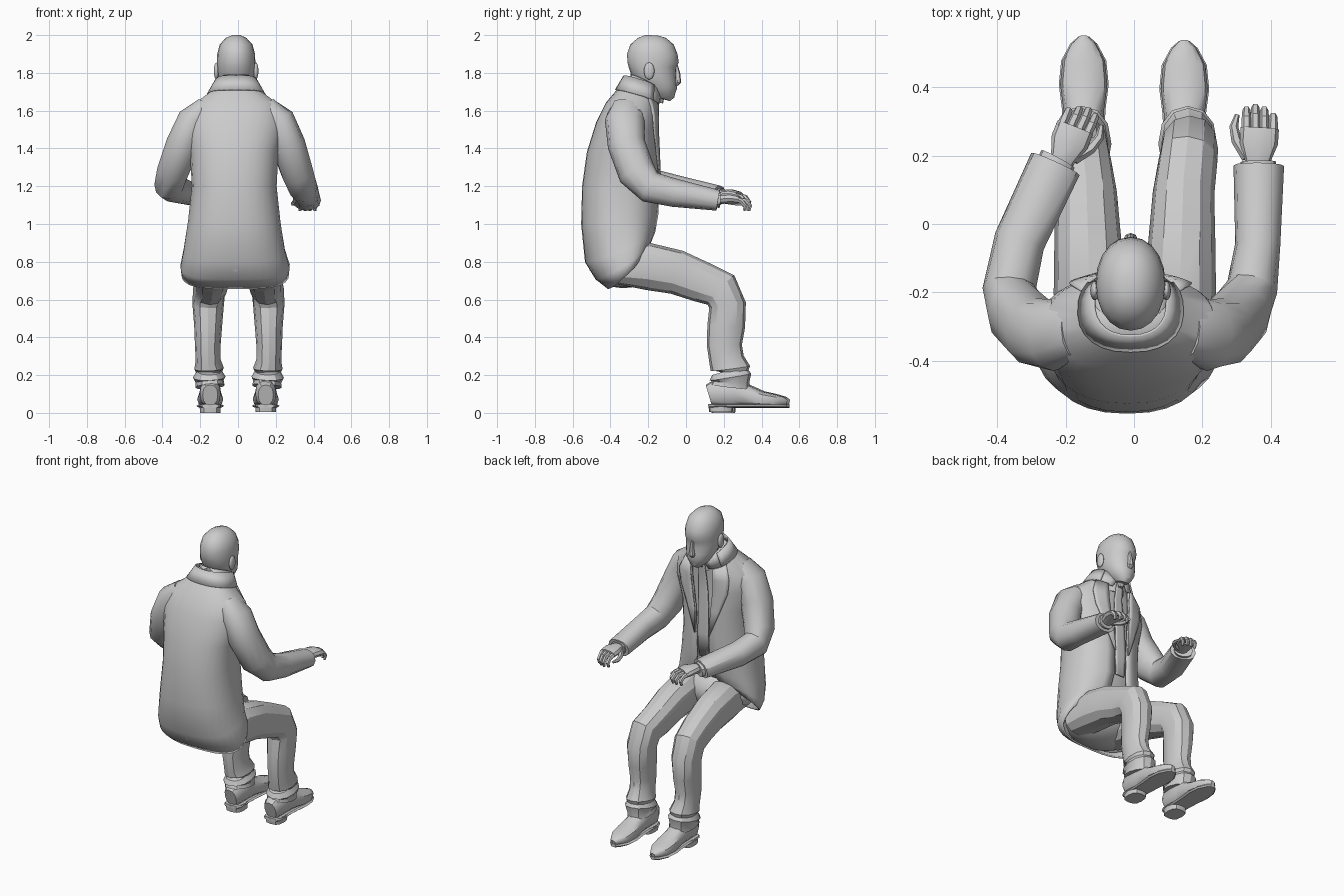
import bpy, bmesh, math
from mathutils import Vector, Matrix

PI = math.pi


def spow(v, e):
    return math.copysign(abs(v) ** e, v)


def finish(name, bm, angle=35, thick=0):
    bmesh.ops.recalc_face_normals(bm, faces=bm.faces)
    me = bpy.data.meshes.new(name)
    bm.to_mesh(me)
    bm.free()
    ob = bpy.data.objects.new(name, me)
    bpy.context.collection.objects.link(ob)
    if thick:
        mod = ob.modifiers.new("thickness", "SOLIDIFY")
        mod.thickness = thick
        mod.offset = 0
    bpy.ops.object.select_all(action="DESELECT")
    ob.select_set(True)
    bpy.context.view_layer.objects.active = ob
    bpy.ops.object.shade_smooth_by_angle(angle=math.radians(angle))
    return ob


def bridge(name, rows, closed=True, caps=True, angle=35, thick=0):
    bm = bmesh.new()
    vs = [[bm.verts.new(p) for p in row] for row in rows]
    n = len(rows[0])
    for a, b in zip(vs, vs[1:]):
        for i in range(n if closed else n - 1):
            j = (i + 1) % n
            bm.faces.new((a[i], a[j], b[j], b[i]))
    if closed and caps:
        bm.faces.new(vs[0])
        bm.faces.new(vs[-1])
    return finish(name, bm, angle, thick)


# tilted body ring: (z back, y back, z front, y front, half width, centre x)
def ring_point(r, phi, off=0, e=0.85):
    zb, yb, zf, yf, hw, cx = r
    t = (1 + math.cos(phi)) / 2
    return (cx + (hw + off) * spow(math.sin(phi), e),
            (yb + yf) / 2 + ((yf - yb) / 2 + off) * spow(math.cos(phi), e),
            zb + (zf - zb) * t ** 1.6)


def phi_at(r, w, e=0.85):
    return math.asin(min(1, w / r[4]) ** (1 / e))


def strip(name, rings, spans, off, n, thick):
    rows = [[ring_point(r, a + (b - a) * i / n, off) for i in range(n + 1)]
            for r, (a, b) in zip(rings, spans)]
    return bridge(name, rows, closed=False, thick=thick)


def loft(name, rings, off=0, n=20, e=0.85):
    return bridge(name, [[ring_point(r, 2 * PI * i / n, off, e) for i in range(n)] for r in rings])


# tube along points (x, y, z, half width, half depth)
def tube(name, pts, n=12, e=0.9, caps=True, angle=35):
    P = [Vector(p[:3]) for p in pts]
    rows = []
    for i, p in enumerate(pts):
        t = (P[min(i + 1, len(P) - 1)] - P[max(i - 1, 0)]).normalized()
        ref = Vector((1, 0, 0)) if abs(t.x) < 0.9 else Vector((0, 1, 0))
        s = (ref - t * ref.dot(t)).normalized()
        u = t.cross(s)
        rows.append([P[i] + s * p[3] * spow(math.cos(a), e) + u * p[4] * spow(math.sin(a), e)
                     for a in [2 * PI * k / n for k in range(n)]])
    return bridge(name, rows, caps=caps, angle=angle)


def ball(name, loc, scale):
    bm = bmesh.new()
    bmesh.ops.create_uvsphere(bm, u_segments=16, v_segments=10, radius=1,
                              matrix=Matrix.Translation(loc) @ Matrix.Diagonal((*scale, 1)))
    return finish(name, bm, 60)


# jacket, open at the front
torso = [(1.77, -.30, 1.69, -.14, .085, -.01), (1.71, -.36, 1.63, -.145, .14, -.01),
         (1.64, -.42, 1.56, -.155, .24, -.01), (1.54, -.47, 1.48, -.155, .26, -.015),
         (1.38, -.52, 1.36, -.15, .23, -.02), (1.20, -.545, 1.20, -.145, .22, -.02),
         (1.00, -.55, 1.05, -.15, .24, -.02), (.80, -.53, .96, -.165, .265, -.02),
         (.71, -.475, .91, -.185, .285, -.015), (.66, -.41, .88, -.21, .28, -.015)]
gap = [.07, .075, .075, .07, .055, .045, .045, .06, .085, .11]
front = [phi_at(r, g) for r, g in zip(torso, gap)]
strip("jacket", torso, [(f, 2 * PI - f) for f in front], 0, 28, .01)

# collar and lapels
outer = [.083, .13, .17, .16, .11, .05]
for s, side in ((1, "right"), (-1, "left")):
    strip("lapel_" + side, torso[1:6],
          [(s * phi_at(r, g), s * phi_at(r, o)) for r, g, o in
           zip(torso[1:6], gap[1:6], outer[1:6])], .012, 4, .008)
    strip("shirt_collar_" + side, [(1.79, -.29, 1.70, -.135, .085, -.01), torso[1]],
          [(s * .1, s * PI), (s * .3, s * PI * .5)], .004, 8, .006)
strip("jacket_collar", [(1.785, -.315, 1.71, -.14, .095, -.01), torso[1]],
      [(1.0, 2 * PI - 1.0), (.9, 2 * PI - .9)], .012, 18, .008)

# shirt and tie
loft("shirt", torso[:9], -.016)
tie_w = [.018, .024, .028, .032, .036, .04, .03]
strip("tie", torso[:7], [(-phi_at(r, w), phi_at(r, w)) for r, w in zip(torso, tie_w)], -.003, 4, .008)
tube("tie_knot", [(-.01, -.13, 1.69, .028, .018), (-.01, -.135, 1.64, .016, .014)], 8)

# trouser seat
ball("trouser_seat", (-.015, -.33, .80), (.25, .19, .14))

# neck and head
tube("neck", [(-.01, -.23, 1.62, .08, .08), (-.01, -.215, 1.74, .075, .075),
              (-.01, -.20, 1.82, .075, .08)])
skull = [(2.0, -.215, 1.998, -.15, .022), (1.985, -.255, 1.985, -.105, .055),
         (1.95, -.295, 1.95, -.065, .087), (1.90, -.312, 1.90, -.045, .1),
         (1.855, -.31, 1.855, -.038, .102), (1.835, -.305, 1.83, -.05, .101),
         (1.79, -.29, 1.79, -.052, .098), (1.755, -.262, 1.75, -.05, .09),
         (1.73, -.235, 1.715, -.048, .08), (1.71, -.215, 1.695, -.056, .07),
         (1.69, -.20, 1.67, -.062, .055), (1.675, -.18, 1.65, -.085, .035)]
loft("head", [r + (-.01,) for r in skull], 0, 20, .95)
tube("nose", [(-.01, -.055, 1.84, .009, .012), (-.01, -.046, 1.79, .013, .017),
              (-.01, -.045, 1.75, .021, .019), (-.01, -.055, 1.735, .014, .01)], 8, 1)
for s, side in ((1, "right"), (-1, "left")):
    ball("ear_" + side, (-.01 + s * .105, -.195, 1.81), (.013, .028, .045))


# hand in a local frame: across (thumb side positive), along, up
def hand(side, base, heading, thumb):
    d = Vector((math.sin(heading), math.cos(heading), 0))
    a = Vector((d.y, -d.x, 0)) * thumb

    def L(x, y, z, *r):
        return (*(Vector(base) + a * x + d * y + Vector((0, 0, z))), *r)
    tube("palm_" + side, [L(0, -.04, 0, .036, .028), L(0, .01, .003, .038, .028),
                          L(-.003, .06, .006, .056, .028), L(-.006, .105, 0, .056, .022)], 10)
    for k in range(4):
        x = .033 - k * .026
        n = (.0, .008, .0, -.018)[k]
        tube(f"finger_{k + 1}_{side}", [L(x, .085, .002, .015, .015), L(x, .135 + n, -.008, .014, .014),
                                        L(x, .158 + n, -.034, .012, .012), L(x, .15 + n, -.06, .008, .008)], 6, 1)
    tube("thumb_" + side, [L(.03, .02, -.005, .018, .018), L(.062, .07, -.015, .016, .016),
                           L(.07, .11, -.022, .013, .013), L(.06, .145, -.026, .007, .007)], 6, 1)


# sleeves, cuffs and hands
tube("sleeve_right", [(.15, -.31, 1.615, .06, .085), (.215, -.325, 1.55, .085, .105),
                      (.265, -.315, 1.42, .092, .1), (.315, -.26, 1.27, .085, .1),
                      (.345, -.19, 1.195, .075, .085), (.362, -.06, 1.165, .066, .075),
                      (.365, .17, 1.125, .074, .055)])
tube("sleeve_left", [(-.17, -.31, 1.615, .06, .085), (-.235, -.325, 1.55, .085, .105),
                     (-.29, -.315, 1.42, .092, .1), (-.345, -.26, 1.28, .085, .1),
                     (-.365, -.19, 1.21, .078, .085), (-.335, -.05, 1.185, .075, .073),
                     (-.23, .175, 1.15, .078, .053)])
tube("shirt_cuff_right", [(.365, .1, 1.135, .052, .042), (.364, .182, 1.127, .052, .042)])
tube("shirt_cuff_left", [(-.26, .12, 1.155, .055, .042), (-.222, .19, 1.147, .055, .042)])
hand("right", (.362, .175, 1.13), 0, -1)
hand("left", (-.212, .185, 1.15), .45, 1)

# trousers with turn-ups and creased ankles
leg = [(.13, -.36, .77, .1, .09), (.135, -.2, .775, .105, .125), (.14, -.05, .745, .098, .118),
       (.145, .09, .69, .09, .108), (.158, .185, .65, .086, .105), (.163, .22, .57, .083, .098),
       (.163, .213, .46, .074, .1), (.165, .203, .36, .068, .093), (.163, .215, .28, .066, .093),
       (.158, .235, .235, .078, .105), (.16, .225, .205, .064, .094)]
turnup = [(.157, .225, .225, .066, .09), (.157, .235, .19, .086, .112), (.155, .235, .165, .074, .1),
          (.153, .232, .14, .078, .105)]

# shoe sections: y, half width, bottom, top
shoe = [(.125, .04, .04, .15), (.15, .055, .035, .17), (.26, .056, .035, .18), (.33, .06, .035, .145),
        (.40, .069, .03, .115), (.47, .062, .03, .1), (.52, .035, .035, .085), (.54, .012, .04, .07)]
for s, side, dx, dy in ((1, "right", 0, -.005), (-1, "left", .005, .008)):
    for part, pts in (("trouser_leg_", leg), ("turn_up_", turnup)):
        tube(part + side, [(s * (x - dx), y, z, a, b) for x, y, z, a, b in pts], 12, .9, angle=28)
    cx = s * .147
    tube("shoe_" + side, [(cx, y + dy, (b + t) / 2, w, (t - b) / 2) for y, w, b, t in shoe], 12, .8)
    tube("sole_" + side, [(cx, y + dy, .037, w + .004, .01) for y, w, b, t in shoe], 8, .5)
    tube("heel_" + side, [(cx, .19 + dy, .0 if s < 0 else .005, .054, .062),
                          (cx, .19 + dy, .045, .057, .068)], 12, .7)
